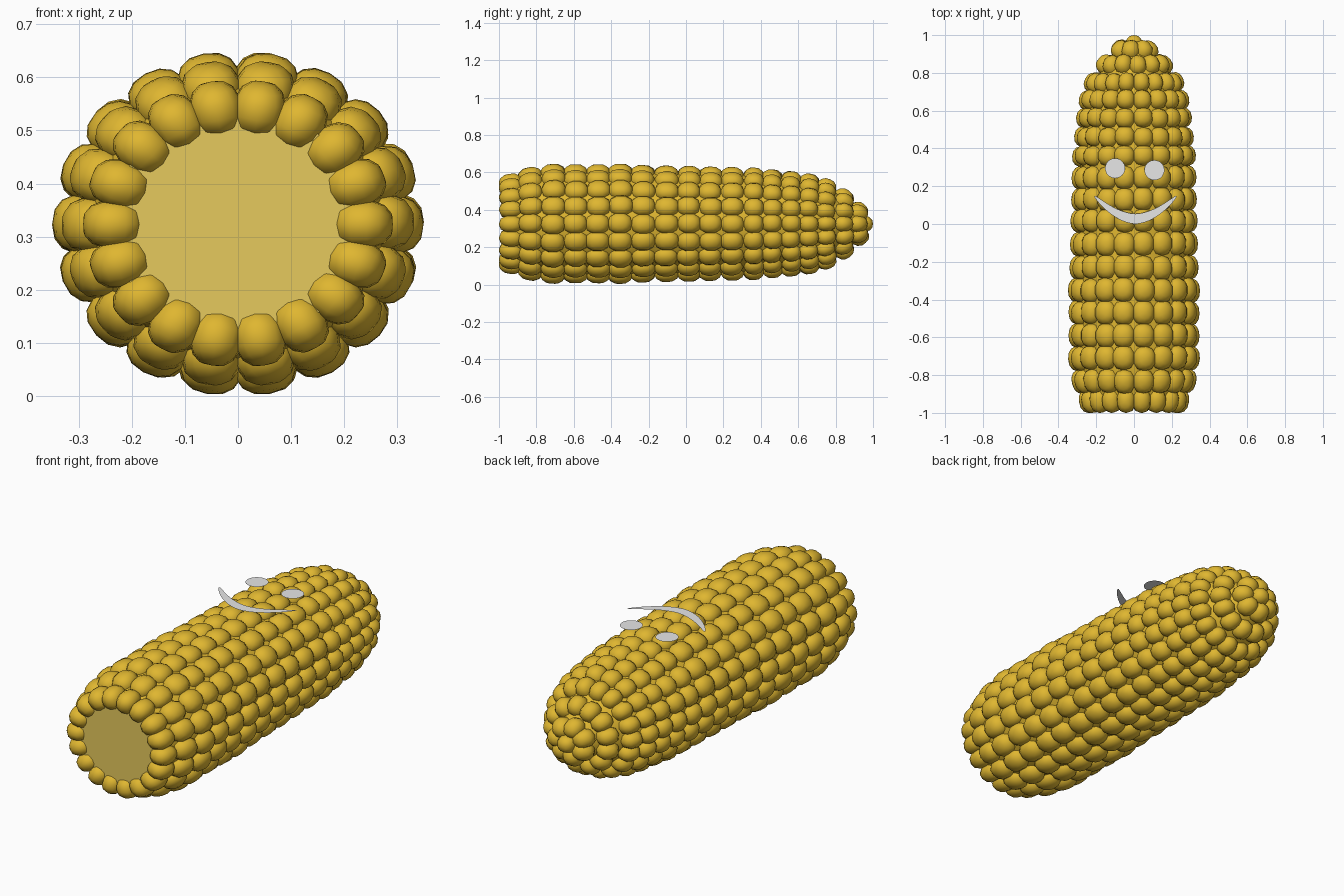
import bpy, bmesh, math, random
from mathutils import Matrix, Vector

if "Cube" in bpy.data.objects:
    bpy.data.objects.remove(bpy.data.objects["Cube"])

random.seed(4)
CZ, FLAT = 0.325, 0.93      # axis height, vertical squash of the cob


def material(name, rgb):
    m = bpy.data.materials.new(name)
    m.diffuse_color = (*rgb, 1)
    m.use_nodes = True
    m.node_tree.nodes["Principled BSDF"].inputs["Base Color"].default_value = m.diffuse_color
    return m


gold = material("kernel gold", (0.74, 0.47, 0.03))
pale = material("cut end tan", (0.79, 0.59, 0.11))
grey = material("face light grey", (0.8, 0.8, 0.8))


def finish(bm, name, mats, smooth=False):
    me = bpy.data.meshes.new(name)
    bmesh.ops.recalc_face_normals(bm, faces=bm.faces) if smooth else None
    bm.to_mesh(me)
    bm.free()
    for m in mats:
        me.materials.append(m)
    for p in me.polygons:
        p.use_smooth = smooth and len(p.vertices) < 5
    ob = bpy.data.objects.new(name, me)
    bpy.context.collection.objects.link(ob)
    return ob


# Kernel rings: (y, outer radius, kernel count)
rings = [(-.935, .292, 18), (-.83, .33, 18), (-.71, .349, 18), (-.59, .347, 18),
         (-.47, .347, 18), (-.35, .35, 18), (-.23, .342, 18), (-.105, .339, 18),
         (.015, .337, 18), (.13, .333, 18), (.245, .331, 18), (.36, .328, 18),
         (.46, .317, 18), (.56, .307, 18), (.655, .293, 18), (.745, .265, 18),
         (.84, .205, 13), (.918, .128, 7)]

squash = Matrix.Translation((0, 0, CZ)) @ Matrix.Diagonal((1, 1, FLAT, 1))


def add_kernel(bm, pos, tangent, normal, half):
    along = normal.cross(tangent)
    rot = Matrix((tangent, along, normal)).transposed().to_4x4()
    made = bmesh.ops.create_uvsphere(bm, u_segments=10, v_segments=7, radius=1)
    for v in made["verts"]:
        # slightly boxy ball
        p = Vector([math.copysign(abs(c) ** 0.87, c) * h for c, h in zip(v.co, half)])
        v.co = squash @ (pos + (rot @ p))


# Kernels
bm = bmesh.new()
for i, (y, r, n) in enumerate(rings):
    y0, r0, _ = rings[max(i - 1, 0)]
    y1, r1, _ = rings[min(i + 1, len(rings) - 1)]
    tilt = math.atan2(r0 - r1, y1 - y0) if i else -0.15
    depth = 0.056
    wide = min(0.062, math.pi * (r - 0.03) / n * 1.1)
    pitch = min(y1 - y, 0.12) if i < len(rings) - 1 else 0.075
    long = 0.066 if i == 0 else max(0.055, pitch * 0.56)
    for k in range(n):
        a = 2 * math.pi * k / n + random.uniform(-.012, .012)
        rad = Vector((math.cos(a), 0, math.sin(a)))
        tan = Vector((-math.sin(a), 0, math.cos(a)))
        nor = rad * math.cos(tilt) + Vector((0, math.sin(tilt), 0))
        pos = rad * (r - depth) + Vector((0, y + random.uniform(-.004, .004) * (i > 0), 0))
        add_kernel(bm, pos, tan, nor, (wide, long, depth))
# Tip kernel
add_kernel(bm, Vector((0, .95, 0)), Vector((1, 0, 0)), Vector((0, 1, 0)), (.046, .046, .05))
finish(bm, "kernels", [gold], True)

# Core with a pale cut end
bm = bmesh.new()
SEG = 36
profile = [(-.97, .235)] + [(y, r - .045) for y, r, _ in rings[1:]]
loops = []
for y, r in profile:
    loops.append([bm.verts.new(squash @ Vector((r * math.cos(2 * math.pi * k / SEG), y,
                                                r * math.sin(2 * math.pi * k / SEG))))
                  for k in range(SEG)])
for a, b in zip(loops, loops[1:]):
    for k in range(SEG):
        j = (k + 1) % SEG
        bm.faces.new((a[k], b[k], b[j], a[j]))
bm.faces.new(loops[0]).material_index = 1
bm.faces.new(loops[-1])
finish(bm, "core", [gold, pale], True)

# Eyes: flat discs floating just above the kernels
PLATE = 0.642
for name, x, y in (("left_eye", -.1, .295), ("right_eye", .108, .285)):
    bm = bmesh.new()
    bmesh.ops.create_circle(bm, cap_ends=True, segments=32, radius=.053,
                            matrix=Matrix.Translation((x, y, PLATE)))
    for f in bm.faces:
        if f.normal.z < 0:
            f.normal_flip()
    finish(bm, name, [grey])

# Smile: flat crescent
bm = bmesh.new()
N = 28
pairs = []
for k in range(N + 1):
    t = -math.cos(math.pi * k / N)
    mid = .027 + .12 * abs(t) ** 1.8
    half = .026 * math.sqrt(max(1 - t * t, 0)) + .001
    pairs.append([bm.verts.new((.008 + .218 * t, mid + s * half, PLATE)) for s in (-1, 1)])
for a, b in zip(pairs, pairs[1:]):
    bm.faces.new((a[0], b[0], b[1], a[1]))
finish(bm, "smile", [grey])
